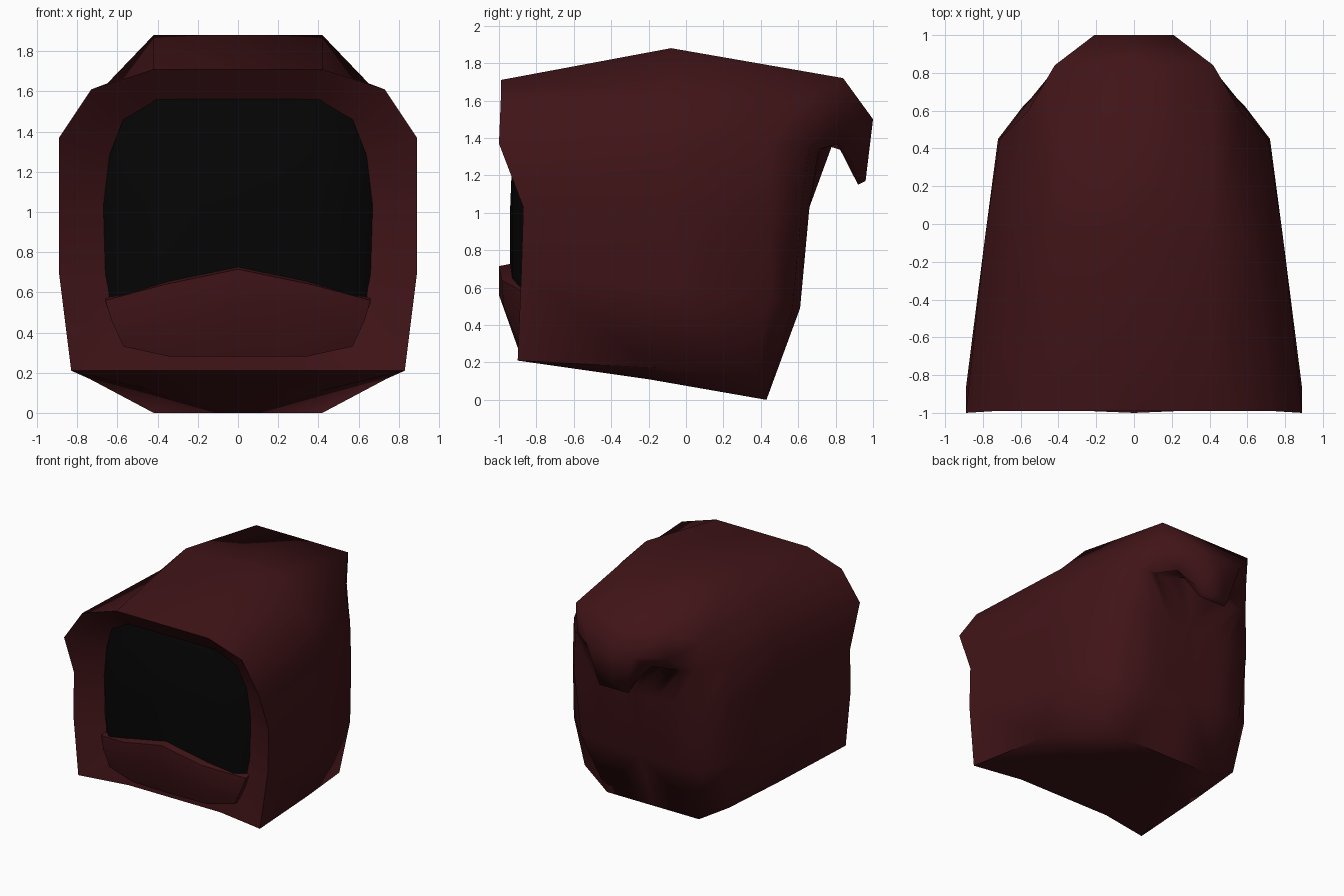
import bpy, bmesh


def material(name, rgb):
    m = bpy.data.materials.new(name)
    m.diffuse_color = (*rgb, 1)
    return m


cloth = material("dark_red_cloth", (0.052, 0.007, 0.009))
black = material("black", (0.0015, 0.0015, 0.0015))


def half_loft(name, rings, mat, angle, extra=()):
    """Bridge equal-length half rings (x >= 0) and mirror them across x."""
    bm = bmesh.new()
    rows = [[bm.verts.new(p) for p in ring] for ring in rings]
    for a, b in zip(rows, rows[1:]):
        for i in range(len(a) - 1):
            bm.faces.new((a[i], a[i + 1], b[i + 1], b[i]))
    for idx in extra:
        bm.faces.new([rows[-1][i] for i in idx])
    bmesh.ops.remove_doubles(bm, verts=bm.verts, dist=0.001)
    # mirror
    geo = bm.verts[:] + bm.edges[:] + bm.faces[:]
    dup = bmesh.ops.duplicate(bm, geom=geo)["geom"]
    for v in dup:
        if isinstance(v, bmesh.types.BMVert):
            v.co.x *= -1
    bmesh.ops.reverse_faces(bm, faces=[f for f in dup if isinstance(f, bmesh.types.BMFace)])
    bmesh.ops.remove_doubles(bm, verts=bm.verts, dist=0.001)
    bmesh.ops.recalc_face_normals(bm, faces=bm.faces)
    me = bpy.data.meshes.new(name)
    bm.to_mesh(me)
    bm.free()
    me.materials.append(mat)
    ob = bpy.data.objects.new(name, me)
    bpy.context.collection.objects.link(ob)
    bpy.ops.object.select_all(action='DESELECT')
    ob.select_set(True)
    bpy.context.view_layer.objects.active = ob
    bpy.ops.object.shade_smooth_by_angle(angle=angle)
    return ob


# Hood: rings run from top centre round to bottom centre
inner_rim = [(0, -.86, 1.56), (.4, -.86, 1.56), (.57, -.83, 1.46), (.64, -.8, 1.28), (.67, -.79, 1.03),
             (.66, -.79, .69), (.6, -.81, .4), (.4, -.83, .4), (0, -.83, .4)]
outer_rim = [(0, -.99, 1.71), (.42, -.99, 1.71), (.73, -.99, 1.61), (.89, -1, 1.37), (.89, -.87, 1.03),
             (.89, -.88, .69), (.83, -.9, .21), (.42, -.83, .21), (0, -.83, .21)]
middle = [(0, -.08, 1.88), (.42, -.08, 1.88), (.65, -.08, 1.64), (.79, -.08, 1.37), (.79, -.08, 1.03),
          (.79, -.08, .6), (.74, -.15, .17), (.42, -.2, .11), (0, -.2, .11)]
back = [(0, .84, 1.72), (.42, .84, 1.72), (.56, .6, 1.57), (.71, .45, 1.37), (.72, .45, 1.03),
        (.71, .45, .55), (.66, .38, .14), (.42, .43, 0), (0, .43, 0)]

# Back wall (lower points) and drooping tip (upper points)
foot = [(.42, .43, 0), (.42, .43, 0), (0, .43, 0)]
edge = [(0, 1, 1.5), (.21, 1, 1.5), (.42, .82, 1.47), (.55, .66, 1.36), (.59, .62, 1.03), (.56, .57, .49)] + foot
lip = [(0, .96, 1.17), (.12, .96, 1.17), (.26, .82, 1.37), (.45, .71, 1.34), (.36, .66, 1.03), (.32, .61, .49)] + foot
under = [(0, .92, 1.15), (.12, .92, 1.15), (.24, .80, 1.385), (.4, .72, 1.34), (.2, .66, 1.03), (.2, .61, .49)] + foot
fold = [(0, .88, 1.32), (.12, .88, 1.32), (.23, .78, 1.38), (.35, .72, 1.34), (.1, .66, 1.03), (.1, .61, .49)] + foot
root = [(0, .79, 1.385), (.1, .79, 1.385), (.2, .75, 1.36), (.3, .72, 1.34), (0, .66, 1.03), (0, .61, .49)] + foot
half_loft("hood", [inner_rim, outer_rim, middle, back, edge, lip, under, fold, root],
          cloth, 1.25, extra=[(0, 1, 2, 3, 4), (5, 6, 8)])

# Black face plate, bulging forward inside the opening
half_loft("face_plate", [
    [(0, -.86, 1.565), (.3, -.86, 1.565), (.41, -.86, 1.565), (.575, -.82, 1.465)],
    [(0, -.93, 1.28), (.36, -.92, 1.28), (.56, -.86, 1.28), (.645, -.79, 1.28)],
    [(0, -.94, 1.03), (.36, -.93, 1.03), (.57, -.87, 1.03), (.675, -.78, 1.03)],
    [(0, -.94, .55), (.36, -.93, .55), (.57, -.87, .55), (.66, -.78, .55)],
], black, 0.8)

# Mouth cover: rows from the rear of its top edge down to the chin, closed at the ends
half_loft("mouth_cover", [
    [(0, -.92, .73), (.34, -.91, .66), (.66, -.78, .575), (.66, -.77, .57)],
    [(0, -1, .715), (.36, -.985, .64), (.66, -.84, .56), (.66, -.77, .55)],
    [(0, -1, .56), (.36, -.975, .5), (.63, -.86, .46), (.63, -.78, .46)],
    [(0, -.9, .28), (.34, -.89, .28), (.57, -.86, .33), (.57, -.8, .33)],
    [(0, -.8, .28), (.34, -.8, .28), (.57, -.8, .33), (.57, -.79, .33)],
], cloth, 0.7)
